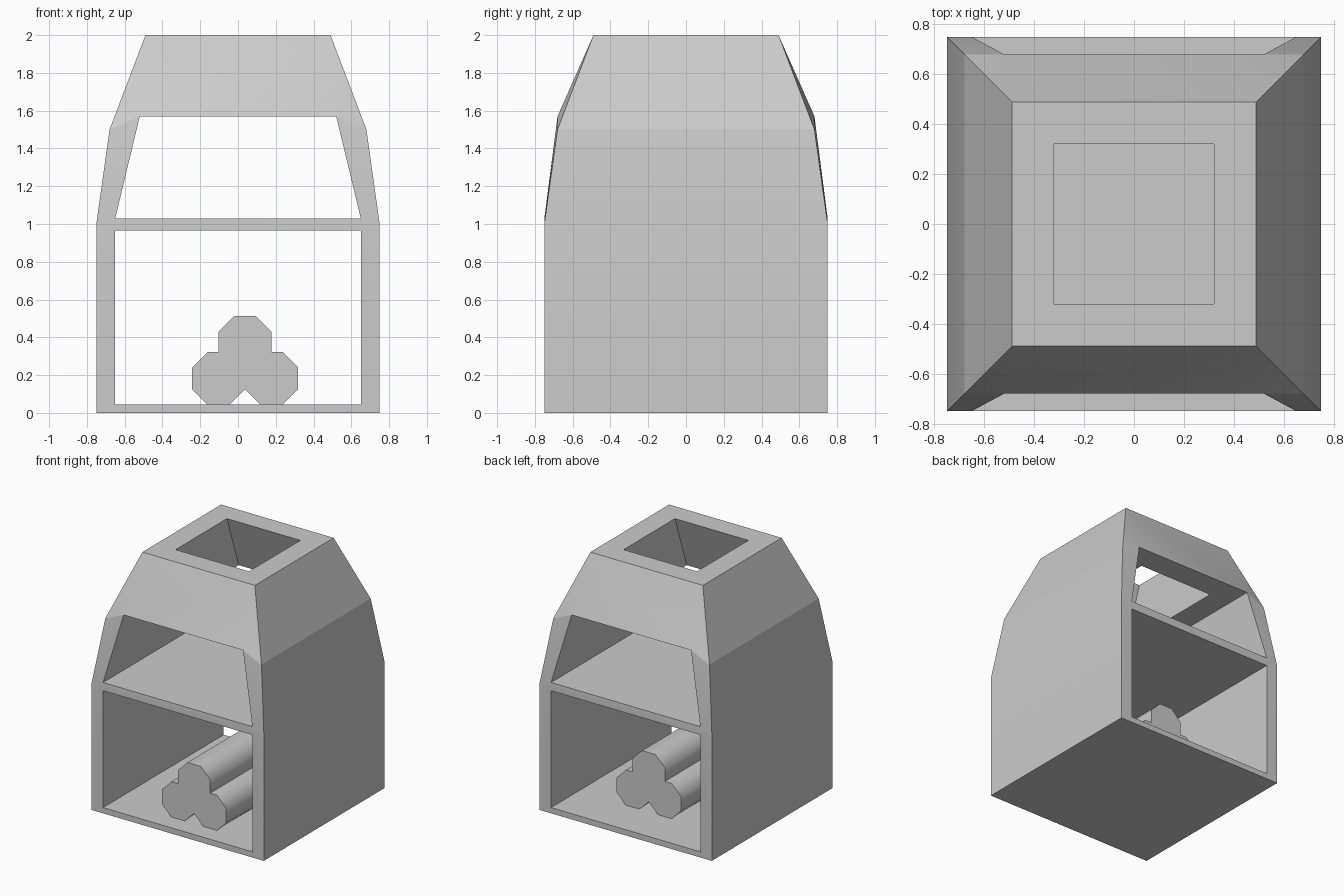
import bpy, bmesh, math
from mathutils import Matrix

if "Cube" in bpy.data.objects:
    bpy.data.objects.remove(bpy.data.objects["Cube"])


def finish(bm, name, angle):
    bmesh.ops.remove_doubles(bm, verts=bm.verts, dist=0.0005)
    bmesh.ops.recalc_face_normals(bm, faces=bm.faces)
    me = bpy.data.meshes.new(name)
    bm.to_mesh(me)
    bm.free()
    ob = bpy.data.objects.new(name, me)
    bpy.context.collection.objects.link(ob)
    bpy.ops.object.select_all(action='DESELECT')
    ob.select_set(True)
    bpy.context.view_layer.objects.active = ob
    bpy.ops.object.shade_smooth_by_angle(angle=math.radians(angle))
    return ob


def rect(hx, hy, z):
    return [(-hx, -hy, z), (hx, -hy, z), (hx, hy, z), (-hx, hy, z)]


bm = bmesh.new()


def face(pts):
    bm.faces.new([bm.verts.new(p) for p in pts])


def both(pts, axis):
    # a face and its mirror image across x (0) or y (1)
    face(pts)
    face([tuple(-c if i == axis else c for i, c in enumerate(p)) for p in pts])


def four(pts):
    both(pts, 0)
    both([(x, -y, z) for x, y, z in pts], 0)


def bridge(a, b):
    for i in range(4):
        j = (i + 1) % 4
        face([a[i], a[j], b[j], b[i]])


# Outer side walls, tapering in two steps to the chimney top
levels = [(0.75, 0), (0.75, 1), (0.68, 1.5), (0.49, 2)]
for (a, z0), (b, z1) in zip(levels, levels[1:]):
    both([(a, -a, z0), (a, a, z0), (b, b, z1), (b, -b, z1)], 0)
face(rect(0.75, 0.75, 0))

# Front and back frames: stiles, bottom rail, shelf edge, hood
W, F = 0.65, -0.75
Z0, Z1, Z2, Z3 = 0.045, 0.965, 1.03, 1.57
A, B = (0.75, F, 1), (0.68, -0.68, 1.5)
T, C = (0.52, -0.68, Z3), (0.49, -0.49, 2)
four([(0.75, F, 0), (W, F, Z0), (W, F, Z1), A])
four([A, (W, F, Z2), T, B])
four([B, T, C])
both([(-0.75, F, 0), (0.75, F, 0), (W, F, Z0), (-W, F, Z0)], 1)
both([A, (W, F, Z2), (-W, F, Z2), (-0.75, F, 1), (-W, F, Z1), (W, F, Z1)], 1)
both([(-0.52, -0.68, Z3), T, C, (-0.49, -0.49, 2)], 1)

# Lower log store
for z in (Z0, Z1, Z2):
    face(rect(W, 0.75, z))
both([(W, F, Z0), (W, -F, Z0), (W, -F, Z1), (W, F, Z1)], 0)

# Upper fire chamber, ceiling and flue
both([(W, F, Z2), (W, -F, Z2), (0.52, 0.68, Z3), T], 0)
flue_low, flue_top = rect(0.33, 0.48, Z3), rect(0.32, 0.32, 2)
bridge(rect(0.52, 0.68, Z3), flue_low)
bridge(flue_low, flue_top)
bridge(flue_top, rect(0.49, 0.49, 2))
finish(bm, "stove_body", 12)

# Stacked eight-sided logs
for i, (x, z) in enumerate([(-0.1025, 0.183), (0.1775, 0.183), (0.0375, 0.372)]):
    bm = bmesh.new()
    r = 0.14 / math.cos(math.pi / 8)
    m = (Matrix.Translation((x, -0.095, z)) @ Matrix.Rotation(math.pi / 2, 4, 'X')
         @ Matrix.Rotation(math.pi / 8, 4, 'Z'))
    bmesh.ops.create_cone(bm, cap_ends=True, segments=8, radius1=r, radius2=r,
                          depth=1.01, matrix=m)
    finish(bm, f"log_{i + 1}", 50)
